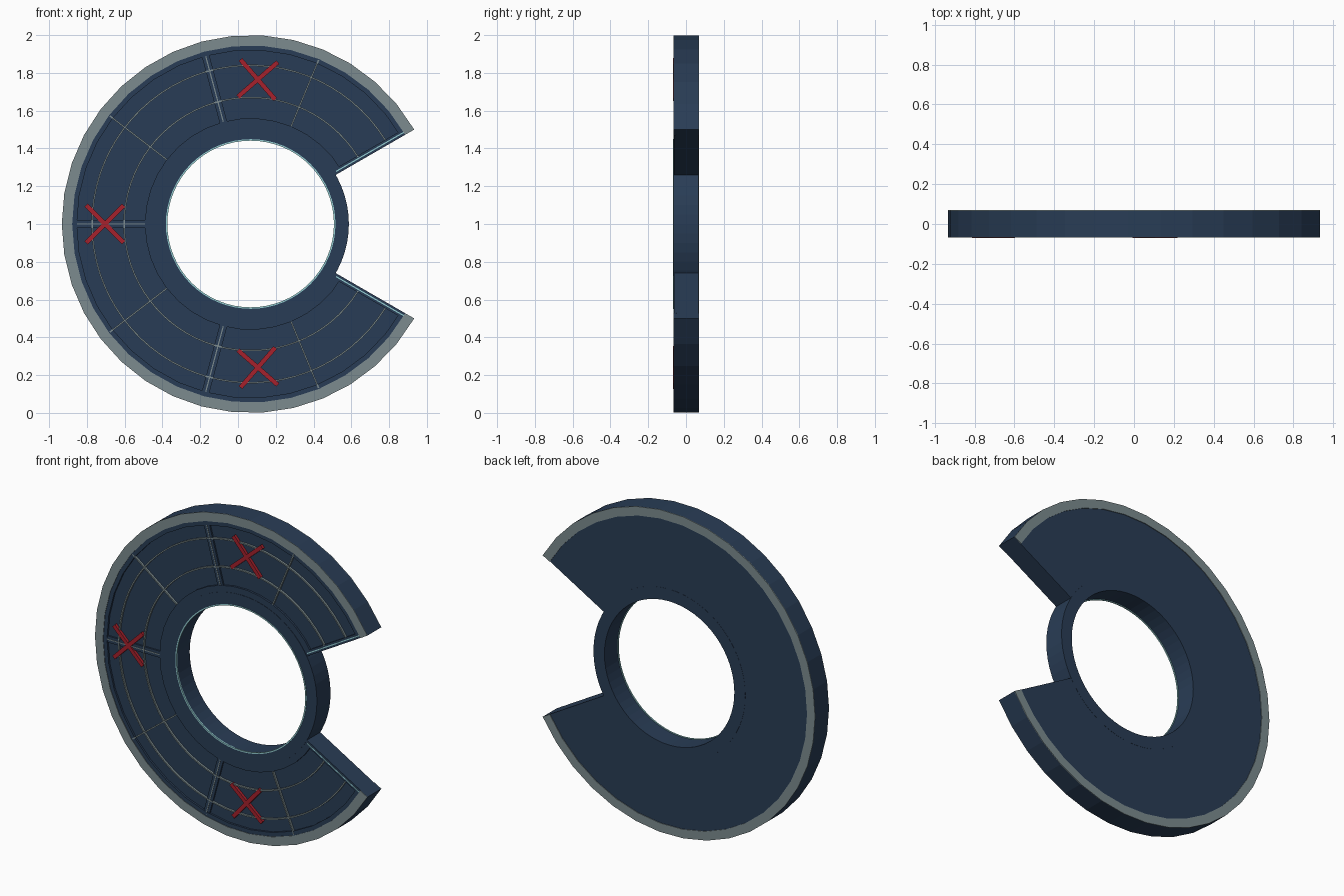
import bpy, bmesh
from math import sin, cos, radians

if "Cube" in bpy.data.objects:
    bpy.data.objects.remove(bpy.data.objects["Cube"])

CX, CZ = 0.067, 1.0
A0, A1 = 30, 330          # open wedge faces +x


def material(name, rgb):
    m = bpy.data.materials.new(name)
    m.diffuse_color = (*rgb, 1)
    m.use_nodes = True
    m.node_tree.nodes["Principled BSDF"].inputs["Base Color"].default_value = m.diffuse_color
    return m


BLUE = material("navy", (0.022, 0.046, 0.092))
GREY = material("grey_trim", (0.2, 0.26, 0.275))
CYAN = material("pale_cyan", (0.3, 0.62, 0.65))
RED = material("red_mark", (0.38, 0.015, 0.025))


def finish(bm, name, mat):
    bmesh.ops.recalc_face_normals(bm, faces=bm.faces)
    me = bpy.data.meshes.new(name)
    bm.to_mesh(me)
    bm.free()
    me.materials.append(mat)
    ob = bpy.data.objects.new(name, me)
    bpy.context.collection.objects.link(ob)
    return ob


def sector(name, r0, r1, y0, y1, mat, n=32, a0=A0, a1=A1):
    """Rectangular section swept round the disc axis."""
    bm = bmesh.new()
    full = a1 - a0 == 360
    rings = []
    for i in range(n if full else n + 1):
        a = radians(a0 + (a1 - a0) * i / n)
        rings.append([bm.verts.new((CX + r * cos(a), y, CZ + r * sin(a)))
                      for r, y in ((r0, y0), (r1, y0), (r1, y1), (r0, y1))])
    for i in range(n):
        p, q = rings[i], rings[(i + 1) % len(rings)]
        for j in range(4):
            k = (j + 1) % 4
            bm.faces.new((p[j], p[k], q[k], q[j]))
    if not full:
        bm.faces.new(rings[0])
        bm.faces.new(rings[-1][::-1])
    return finish(bm, name, mat)


def bar(name, cx, cz, angle, u0, u1, v0, v1, y0, y1, mat):
    """Box whose long axis u runs at an angle in the disc plane."""
    bm = bmesh.new()
    bmesh.ops.create_cube(bm, size=1)
    c, s = cos(radians(angle)), sin(radians(angle))
    for v in bm.verts:
        u = u1 if v.co.x > 0 else u0
        w = v1 if v.co.z > 0 else v0
        y = y1 if v.co.y > 0 else y0
        v.co = (cx + u * c - w * s, y, cz + u * s + w * c)
    return finish(bm, name, mat)


# Main disc, rims and hub
sector("disc_body", 0.51, 1.0, -0.052, 0.066, BLUE)
sector("front_outer_frame", 0.92, 1.0, -0.064, -0.052, BLUE)
sector("front_inner_frame", 0.51, 0.56, -0.064, -0.052, BLUE)
sector("front_rim_trim", 0.945, 1.0, -0.067, -0.064, GREY)
sector("back_rim_trim", 0.945, 1.0, 0.066, 0.07, GREY)
sector("hub_ring", 0.445, 0.52, -0.066, 0.067, BLUE, 64, 0, 360)
sector("hub_edge_trim", 0.441, 0.449, -0.068, -0.06, CYAN, 64, 0, 360)

# Ribs between the four recessed panels
for a in (105, 180, 255):
    bar("panel_rib", CX, CZ, a, 0.55, 0.925, -0.02, 0.02, -0.062, -0.05, BLUE)
    bar("rib_line", CX, CZ, a, 0.56, 0.94, -0.003, 0.003, -0.064, -0.06, GREY)

# Frame along the two cut ends
for a, s in ((A0, 1), (A1, -1)):
    v = sorted((0, 0.03 * s))
    bar("end_frame", CX, CZ, a, 0.52, 0.945, *v, -0.064, -0.05, BLUE)
    v = sorted((0.012 * s, 0.018 * s))
    bar("end_line", CX, CZ, a, 0.53, 0.945, *v, -0.066, -0.06, CYAN)

# Thin grid lines on the panels
for r in (0.67, 0.84):
    sector("grid_arc", r - 0.004, r + 0.004, -0.0645, -0.05, GREY, 64, 32, 328)
for a in (67.5, 142.5, 217.5, 292.5):
    bar("grid_spoke", CX, CZ, a, 0.56, 0.94, -0.004, 0.004, -0.065, -0.05, GREY)

# Red crosses
for x, z, t in ((0.105, 1.765, -4), (-0.705, 1.0, 0), (0.105, 0.24, 4)):
    for a, y in ((45, -0.07), (-45, -0.0695)):
        bar("cross_stroke", x, z, a + t, -0.14, 0.14, -0.012, 0.012, y, -0.05, RED)
